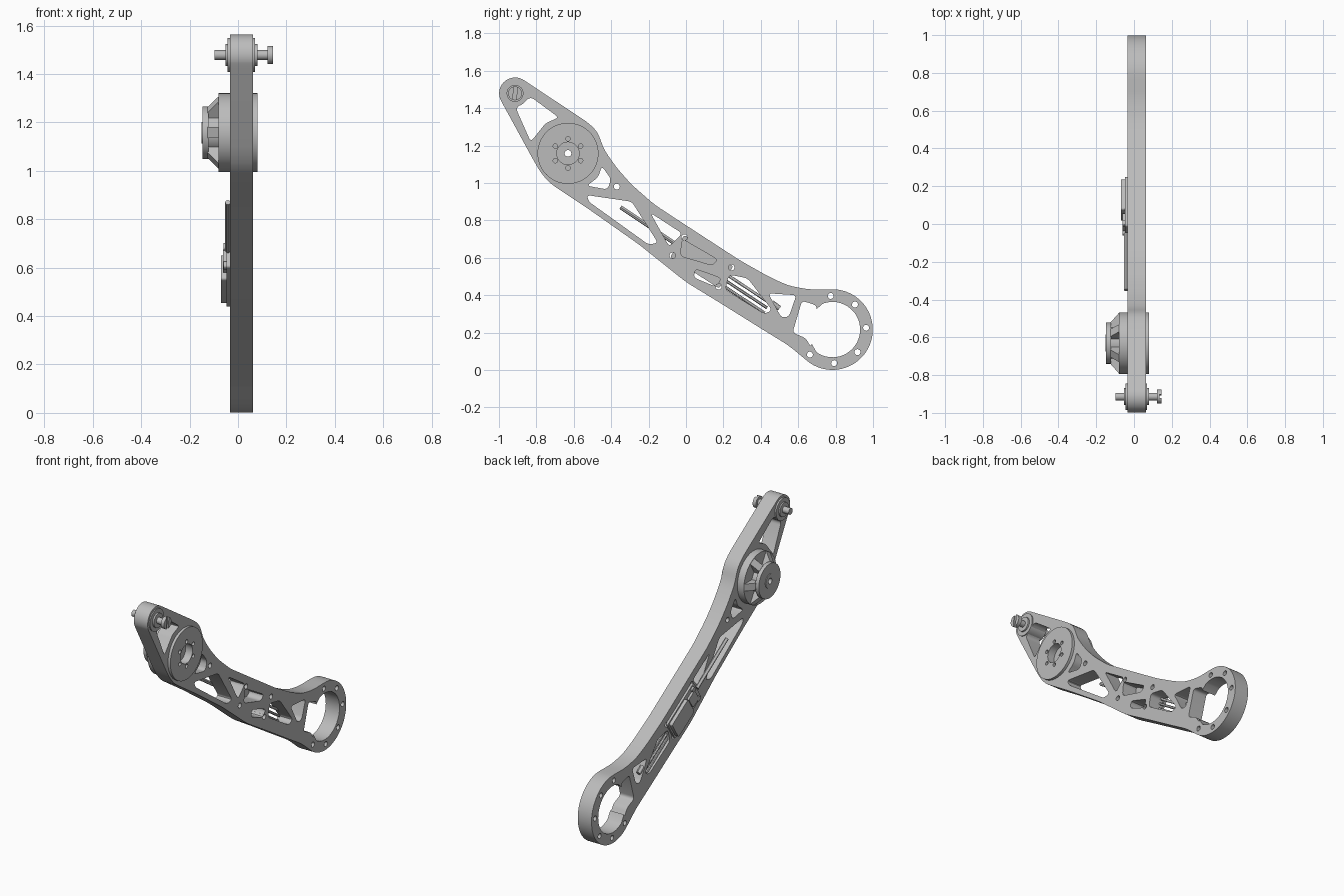
import bpy, bmesh
from math import cos, sin, radians
from mathutils import Matrix, Vector

cube = bpy.data.objects.get("Cube")
if cube:
    bpy.data.objects.remove(cube, do_unlink=True)

grey = bpy.data.materials.new("machined grey")
grey.use_nodes = True
colour = (0.5, 0.5, 0.5, 1)
grey.diffuse_color = colour
grey.node_tree.nodes["Principled BSDF"].inputs["Base Color"].default_value = colour


def arc(centre, radius, start=0, end=360, steps=40):
    """Points along an arc; a full turn leaves out the repeated end point."""
    count = steps if end - start == 360 else steps + 1
    angles = [radians(start + (end - start) * i / steps) for i in range(count)]
    return [(centre[0] + radius * cos(a), centre[1] + radius * sin(a)) for a in angles]


def rounded(points, radius, steps=4):
    """Replace every corner of a loop by a small curve."""
    result = []
    for i, point in enumerate(points):
        corner = Vector(point)
        before = Vector(points[i - 1]) - corner
        after = Vector(points[(i + 1) % len(points)]) - corner
        p = corner + before.normalized() * min(radius, before.length * 0.45)
        q = corner + after.normalized() * min(radius, after.length * 0.45)
        for s in range(steps + 1):
            t = s / steps
            result.append(p * (1 - t) ** 2 + corner * 2 * t * (1 - t) + q * t * t)
    return result


def axes(x_axis, y_axis, z_axis, origin=(0, 0, 0)):
    frame = Matrix((x_axis, y_axis, z_axis)).transposed().to_4x4()
    frame.translation = origin
    return frame


def extrude(name, loops, depth, frame):
    """Fill loops (inner ones become holes) and thicken them about the frame."""
    curve = bpy.data.curves.new(name, "CURVE")
    curve.dimensions = "2D"
    curve.fill_mode = "BOTH"
    curve.extrude = depth / 2
    for loop in loops:
        spline = curve.splines.new("POLY")
        spline.points.add(len(loop) - 1)
        for target, point in zip(spline.points, loop):
            target.co = (point[0], point[1], 0, 1)
        spline.use_cyclic_u = True
    helper = bpy.data.objects.new(name + " helper", curve)
    bpy.context.collection.objects.link(helper)
    mesh = bpy.data.meshes.new_from_object(helper)
    bpy.data.objects.remove(helper, do_unlink=True)
    bpy.data.curves.remove(curve)
    bm = bmesh.new()
    bm.from_mesh(mesh)
    bmesh.ops.remove_doubles(bm, verts=bm.verts, dist=0.00001)
    bmesh.ops.transform(bm, matrix=frame, verts=bm.verts)
    bmesh.ops.recalc_face_normals(bm, faces=bm.faces)
    bm.to_mesh(mesh)
    bm.free()
    mesh.name = name
    mesh.materials.clear()
    mesh.materials.append(grey)
    part = bpy.data.objects.new(name, mesh)
    bpy.context.collection.objects.link(part)
    bpy.ops.object.select_all(action="DESELECT")
    part.select_set(True)
    bpy.context.view_layer.objects.active = part
    bpy.ops.object.shade_smooth_by_angle(angle=radians(30))
    return part


def plate(name, loops, low, high):
    """Loops in side view, thickened from x = low to x = high."""
    frame = axes((0, 1, 0), (0, 0, 1), (1, 0, 0), ((low + high) / 2, 0, 0))
    return extrude(name, loops, high - low, frame)


def rod(name, start, end, x, radius):
    a, b = Vector((x, *start)), Vector((x, *end))
    frame = (b - a).to_track_quat("Z", "Y").to_matrix().to_4x4()
    frame.translation = (a + b) / 2
    return extrude(name, [arc((0, 0), radius, steps=12)], (b - a).length, frame)


pivot, motor, ring = (-0.914, 1.479), (-0.631, 1.158), (0.783, 0.216)
back, front = -0.034, 0.063

# Arm outline: pivot end, lower edge, ring end, upper edge
outline = arc(pivot, 0.085, 55, 205, 16)
outline += [(-.82, 1.13), (-.78, 1.06), (-.73, 1), (-.52, .86), (-.25, .67), (0, .47),
            (.18, .36), (.42, .21), (.55, .13), (.61, .08)]
outline += arc(ring, 0.216, -125, 90, 24)
outline += [(.66, .43), (.55, .45), (.45, .495), (.29, .585), (-.01, .78), (-.17, .885),
            (-.29, .99), (-.37, 1.08), (-.44, 1.18), (-.47, 1.27), (-.52, 1.32)]

# Lightening pockets between the struts
pockets = [
    [(-.91, 1.4), (-.83, 1.46), (-.68, 1.35), (-.75, 1.32), (-.83, 1.22)],
    [(-.45, 1.09), (-.4, 1.02), (-.42, .965), (-.53, .985), (-.47, 1.03)],
    [(-.53, .935), (-.29, .9), (-.15, .68), (-.2, .67), (-.52, .9)],
    [(-.19, .84), (-.02, .73), (-.09, .66)],
    [(-.02, .7), (.17, .59), (.14, .56), (-.03, .61)],
    [(.05, .54), (.19, .49), (.16, .445), (.04, .495)],
    [(.23, .51), (.33, .49), (.46, .32), (.42, .3), (.21, .43)],
    [(.44, .41), (.59, .4), (.55, .285), (.51, .28)],
]

# Ring opening with its stepped inner side
opening = arc(ring, 0.148, -125, 110, 32) + rounded(
    [(.7, .345), (.62, .37), (.57, .2), (.64, .17), (.67, .12)], 0.02)

board_corners = [(-.008, .709), (-.072, .612), (.243, .548), (.174, .446)]
small_holes = [arc(c, 0.016, steps=16) for c in board_corners + [(-.37, .98)]]
ring_holes = [arc(arc(ring, 0.18, a, a + 1)[0], 0.016, steps=16)
              for a in range(-132, 100, 45)]

plate("arm", [rounded(outline, 0.04, 3), opening, arc(motor, 0.062)]
      + [rounded(p, 0.022) for p in pockets] + small_holes + ring_holes, back, front)

# Motor: drilled front flange, recessed hub, base, core and end cap
shaft_hole = arc(motor, 0.018, steps=20)
screws = [arc(arc(motor, 0.078, a, a + 1)[0], 0.012, steps=14) for a in range(30, 390, 60)]
plate("motor_flange", [arc(motor, 0.163, steps=64), arc(motor, 0.06)] + screws, front, 0.08)
for kind, radius, low, high in (("hub", 0.062, back, 0.03), ("base", 0.163, -0.08, back),
                                ("core", 0.085, -0.125, -0.08), ("cap", 0.109, -0.147, -0.122)):
    plate("motor_" + kind, [arc(motor, radius, steps=64), shaft_hole], low, high)
plate("motor_cap_rim", [arc(motor, 0.045), shaft_hole], -0.151, -0.147)
for i in range(6):
    angle = radians(60 * i)
    out = Vector((0, cos(angle), sin(angle)))
    along = Vector((1, 0, 0))
    wedge = [(.08, -.125), (.109, -.125), (.16, -.08), (.08, -.08)]
    extrude(f"motor_rib_{i + 1}", [wedge], 0.045,
            axes(out, along, out.cross(along), (0, *motor)))

# Pivot pin with bearing, collar and slotted head
for kind, radius, low, high in (("bearing", 0.07, -0.044, 0.07), ("collar", 0.045, -0.052, 0.08),
                                ("shaft", 0.02, -0.097, 0.125), ("head", 0.037, 0.122, 0.136)):
    plate("pivot_" + kind, [arc(pivot, radius)], low, high)
for side, turn in (("left", 0), ("right", 180)):
    plate("pivot_head_" + side, [arc(pivot, 0.037, 100 + turn, 250 + turn, 20)], 0.136, 0.145)

# Circuit board on the back with its case and connectors
tilt = radians(-32.7)
board_axes = ((0, cos(tilt), sin(tilt)), (0, -sin(tilt), cos(tilt)), (1, 0, 0))


def board_part(name, along, across, length, width, low, high):
    corners = [(along + i * length / 2, across + j * width / 2)
               for i, j in ((-1, -1), (1, -1), (1, 1), (-1, 1))]
    frame = axes(*board_axes, ((low + high) / 2, .084, .579))
    extrude(name, [rounded(corners, 0.012)], high - low, frame)


board_part("circuit_board", 0, 0, 0.31, 0.14, -0.048, back)
board_part("board_case", 0.05, 0, 0.19, 0.12, -0.07, -0.048)
board_part("board_chip", -0.09, 0, 0.07, 0.08, -0.062, -0.048)
for i in (-1, 1):
    board_part("board_connector", -0.125, i * 0.045, 0.03, 0.03, -0.06, -0.048)

# Cable rod above the board and pin bundle below it
rod("cable_rod", (-.35, .87), (-.05, .67), -0.042, 0.011)
for i in range(3):
    shift = 0.027 * i
    rod(f"bundle_rod_{i + 1}", (.2 + shift / 2, .45 + shift), (.42 + shift / 2, .305 + shift),
        -0.015, 0.008)
rod("bundle_tip", (.46, .36), (.5, .33), -0.015, 0.014)
